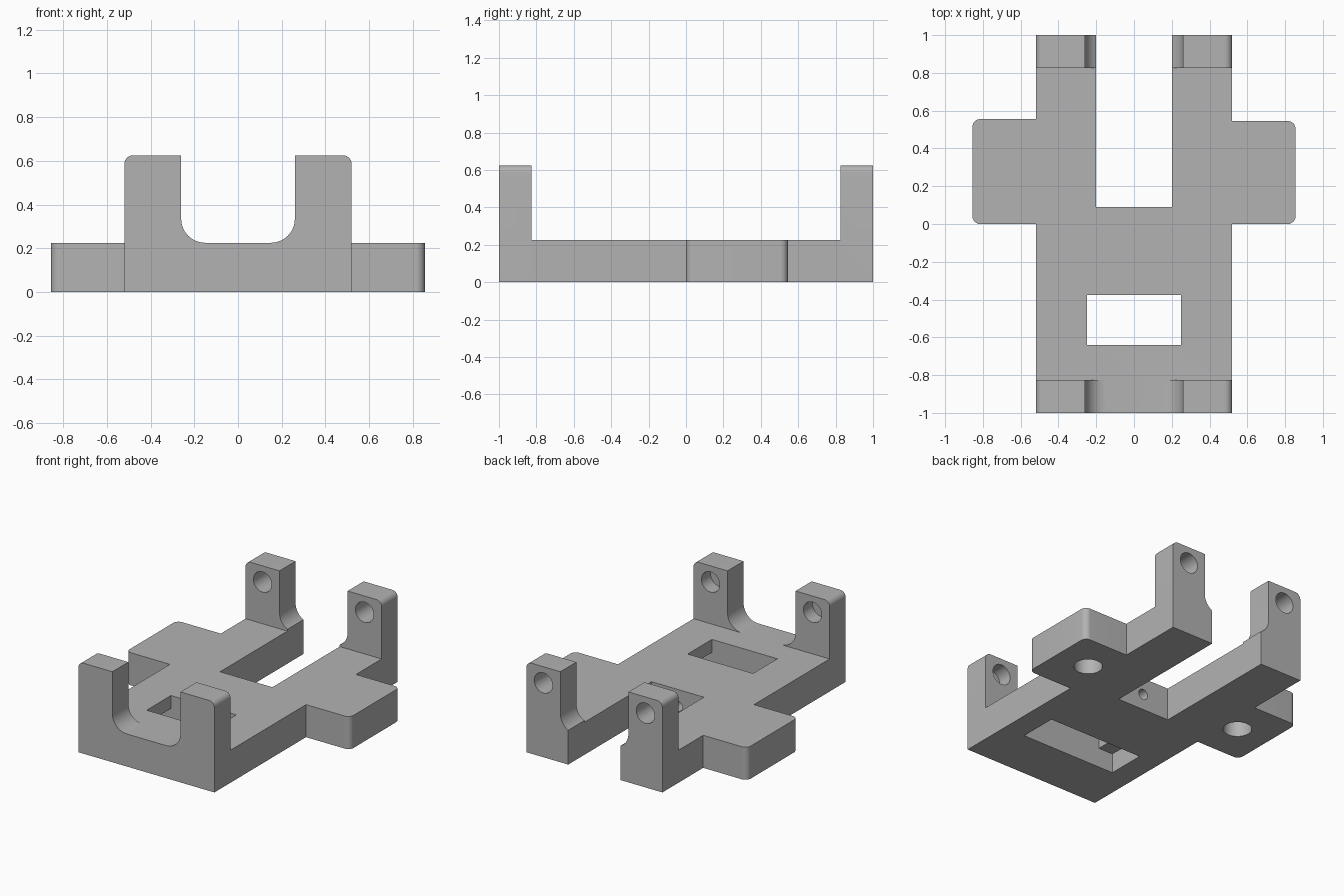
import bpy
import bmesh
from math import cos, sin, radians
from mathutils import Vector

cube = bpy.data.objects.get("Cube")
if cube:
    bpy.data.objects.remove(cube, do_unlink=True)

grey = bpy.data.materials.new("plain grey")
grey.use_nodes = True
colour = (0.45, 0.45, 0.45, 1)
grey.diffuse_color = colour
grey.node_tree.nodes["Principled BSDF"].inputs["Base Color"].default_value = colour


def arc(u, v, r, start, end, n=10):
    angles = [radians(start + (end - start) * i / n) for i in range(n + 1)]
    return [(u + r * cos(a), v + r * sin(a)) for a in angles]


def mirrored(points):
    return [(-u, v) for u, v in reversed(points)]


def rect(u0, u1, v0, v1):
    return [(u0, v0), (u1, v0), (u1, v1), (u0, v1)]


def prism(name, points, axis, low, high):
    """Extrude a closed outline along y (outline in x, z) or z (outline in x, y)."""
    bm = bmesh.new()
    place = (lambda u, v: (u, low, v)) if axis == "y" else (lambda u, v: (u, v, low))
    face = bm.faces.new([bm.verts.new(place(u, v)) for u, v in points])
    moved = bmesh.ops.extrude_face_region(bm, geom=[face])["geom"]
    step = Vector((0, high - low, 0)) if axis == "y" else Vector((0, 0, high - low))
    bmesh.ops.translate(bm, vec=step,
                        verts=[e for e in moved if isinstance(e, bmesh.types.BMVert)])
    bmesh.ops.recalc_face_normals(bm, faces=bm.faces)
    mesh = bpy.data.meshes.new(name)
    bm.to_mesh(mesh)
    bm.free()
    mesh.materials.append(grey)
    obj = bpy.data.objects.new(name, mesh)
    bpy.context.collection.objects.link(obj)
    return obj


def combine(target, tool, operation):
    mod = target.modifiers.new(tool.name, "BOOLEAN")
    mod.operation = operation
    mod.solver = "EXACT"
    mod.object = tool
    bpy.context.view_layer.objects.active = target
    bpy.ops.object.modifier_apply(modifier=mod.name)
    bpy.data.objects.remove(tool, do_unlink=True)


TOP = 0.225
INNER = 0.825


# Base plate with a rounded ear on each side
def plate_side(ear_back):
    r = 0.04
    return ([(0.52, -INNER), (0.52, 0)]
            + arc(0.855 - r, r, r, -90, 0)
            + arc(0.855 - r, ear_back - r, r, 0, 90)
            + [(0.52, ear_back), (0.52, INNER)])


bracket = prism("mounting_bracket", plate_side(0.545) + mirrored(plate_side(0.555)),
                "z", 0, TOP)

# End walls: two posts joined by a filleted saddle
half = ([(0.52, 0)] + arc(0.48, 0.585, 0.04, 0, 90)
        + [(0.26, 0.625)] + arc(0.15, TOP + 0.11, 0.11, 0, -90))
for name, low, high in (("front_wall", -1, -INNER), ("back_wall", INNER, 1)):
    combine(bracket, prism(name, half + mirrored(half), "y", low, high), "UNION")

# Open slot at the back
combine(bracket, prism("slot", rect(-0.2, 0.2, 0.09, 1.2), "z", -0.2, 0.8), "DIFFERENCE")

# Stepped window, wider underneath
step = [(0.36, -0.2), (0.36, 0.135), (0.25, 0.135), (0.25, 0.4)]
combine(bracket, prism("window", step + mirrored(step), "y", -0.64, -0.375), "DIFFERENCE")

# Post holes (blind in front, through at the back) and ear holes from below
for side in (-1, 1):
    ring = arc(side * 0.39, 0.513, 0.07, 0, 360, 32)[:-1]
    combine(bracket, prism("front_hole", ring, "y", -0.925, -0.7), "DIFFERENCE")
    combine(bracket, prism("back_hole", ring, "y", 0.7, 1.2), "DIFFERENCE")
    ring = arc(side * 0.61, 0.28, 0.09, 0, 360, 32)[:-1]
    combine(bracket, prism("ear_hole", ring, "z", -0.2, 0.15), "DIFFERENCE")

# Small hole in the end of the slot
ring = arc(0, 0.11, 0.036, 0, 360, 24)[:-1]
combine(bracket, prism("slot_hole", ring, "y", -0.11, 0.3), "DIFFERENCE")

# Merge coplanar faces and shade the rounds smooth
bm = bmesh.new()
bm.from_mesh(bracket.data)
bmesh.ops.remove_doubles(bm, verts=bm.verts, dist=0.0001)
bmesh.ops.dissolve_limit(bm, angle_limit=radians(1), verts=bm.verts, edges=bm.edges)
bm.to_mesh(bracket.data)
bm.free()
bpy.ops.object.select_all(action="DESELECT")
bracket.select_set(True)
bpy.context.view_layer.objects.active = bracket
bpy.ops.object.shade_smooth_by_angle(angle=radians(30))
